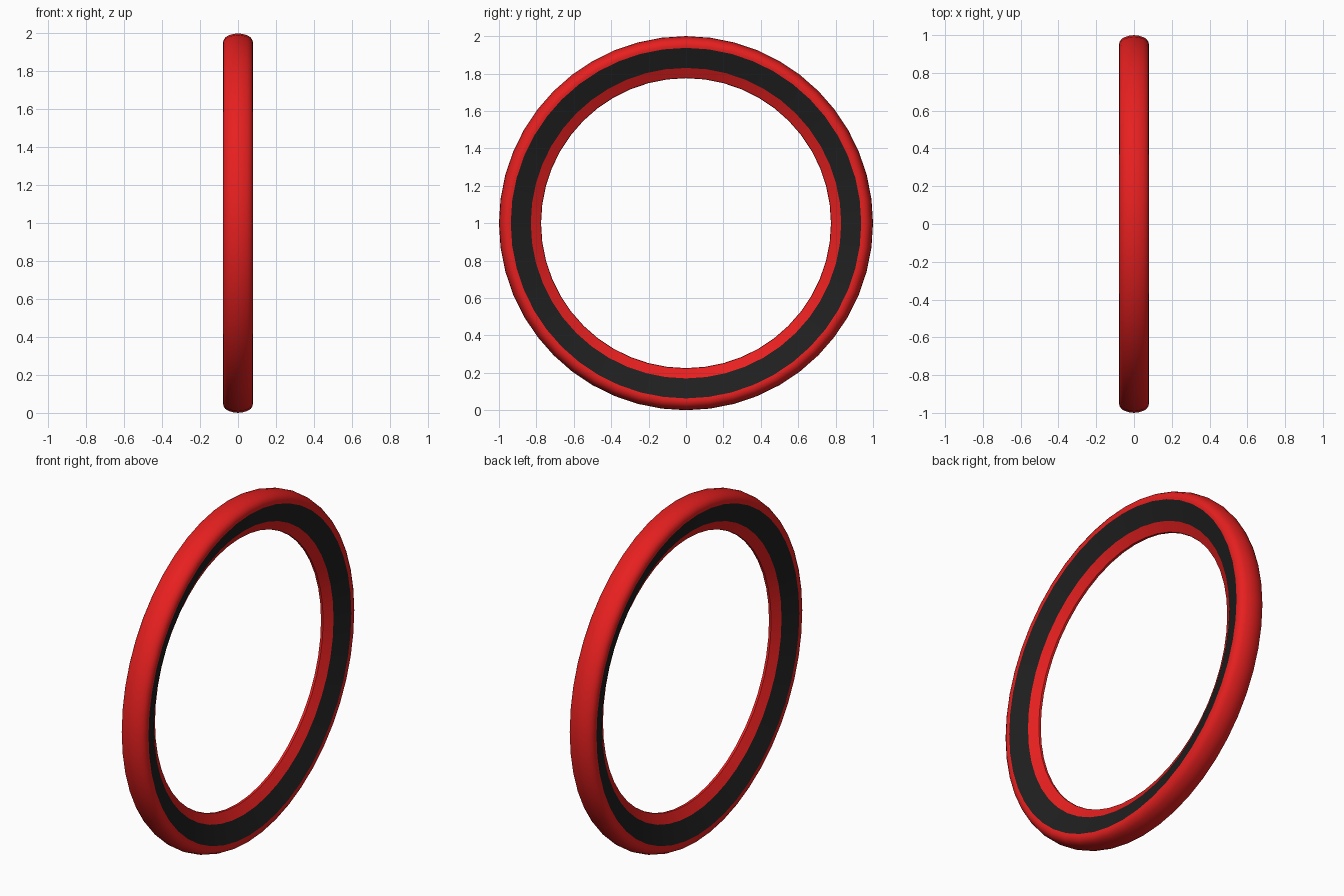
import bpy
from math import sin, cos, pi, radians

if "Cube" in bpy.data.objects:
    bpy.data.objects.remove(bpy.data.objects["Cube"])

SEGMENTS = 48
CENTRE_Z = 1.0


def material(name, rgb):
    mat = bpy.data.materials.new(name)
    mat.diffuse_color = (*rgb, 1)
    mat.use_nodes = True
    mat.node_tree.nodes["Principled BSDF"].inputs["Base Color"].default_value = mat.diffuse_color
    return mat


def revolve(name, profile, mat):
    """Sweep an open (x, radius) profile, listed from -x to +x, around the x axis."""
    n = len(profile)
    verts = []
    for i in range(SEGMENTS):
        a = 2 * pi * i / SEGMENTS
        verts += [(x, r * cos(a), CENTRE_Z + r * sin(a)) for x, r in profile]
    faces = []
    for i in range(SEGMENTS):
        j = (i + 1) % SEGMENTS
        for k in range(n - 1):
            faces.append((i * n + k, i * n + k + 1, j * n + k + 1, j * n + k))
    mesh = bpy.data.meshes.new(name)
    mesh.from_pydata(verts, [], faces)
    mesh.materials.append(mat)
    obj = bpy.data.objects.new(name, mesh)
    bpy.context.collection.objects.link(obj)
    bpy.ops.object.select_all(action='DESELECT')
    obj.select_set(True)
    bpy.context.view_layer.objects.active = obj
    bpy.ops.object.shade_smooth_by_angle(angle=radians(35))
    return obj


def mirrored(half):
    """Complete a half profile that ends at x = 0."""
    return [(-x, r) for x, r in half] + [(x, r) for x, r in reversed(half) if x > 0]


red = material("red", (0.8, 0.014, 0.014))
black = material("black", (0.014, 0.014, 0.014))

# rounded outer tread
tread = [(0.077, 0.937), (0.079, 0.95), (0.076, 0.965), (0.066, 0.98),
         (0.048, 0.99), (0.025, 0.997), (0, 1.0)]
revolve("outer_tread", mirrored(tread), red)

# dark sidewalls sloping in towards the hole, one on each side
revolve("sidewall_right", [(0.037, 0.83), (0.077, 0.937)][::-1], black)
revolve("sidewall_left", [(-0.037, 0.83), (-0.077, 0.937)], black)

# narrow inner rim around the hole
rim = [(0.037, 0.83), (0.007, 0.777), (0, 0.775)]
revolve("inner_rim", mirrored(rim)[::-1], red)
